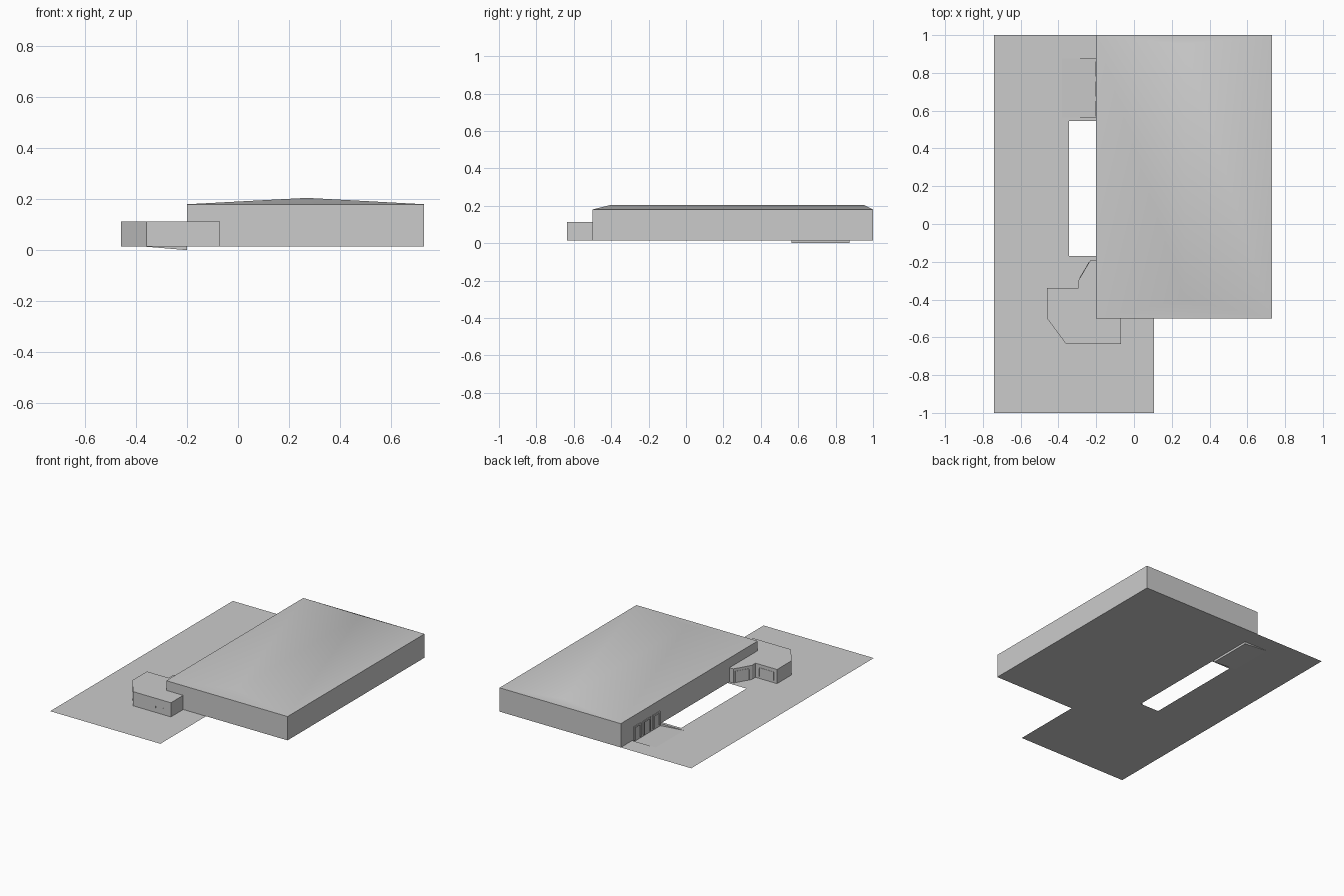
import bpy, bmesh
from mathutils import Vector

cube = bpy.data.objects.get("Cube")
if cube:
    bpy.data.objects.remove(cube)

GROUND, EAVES, RIDGE, OFFICE_TOP = 0.015, 0.18, 0.205, 0.113


def material(name, value):
    mat = bpy.data.materials.new(name)
    mat.use_nodes = True
    colour = (value, value, value, 1)
    mat.diffuse_color = colour
    mat.node_tree.nodes["Principled BSDF"].inputs["Base Color"].default_value = colour
    return mat


GREY = material("plain grey", 0.6)


def finish(name, bm, recalc=True):
    bmesh.ops.remove_doubles(bm, verts=bm.verts, dist=0.0001)
    if recalc:
        bmesh.ops.recalc_face_normals(bm, faces=bm.faces)
    mesh = bpy.data.meshes.new(name)
    bm.to_mesh(mesh)
    bm.free()
    mesh.materials.append(GREY)
    obj = bpy.data.objects.new(name, mesh)
    bpy.context.collection.objects.link(obj)
    return obj


def face(bm, points):
    return bm.faces.new([bm.verts.new(p) for p in points])


def prism(bm, outline, z0, z1):
    base = face(bm, [(x, y, z0) for x, y in outline])
    grown = bmesh.ops.extrude_face_region(bm, geom=[base], use_keep_orig=True)
    top = [v for v in grown["geom"] if isinstance(v, bmesh.types.BMVert)]
    bmesh.ops.translate(bm, verts=top, vec=(0, 0, z1 - z0))


def wall_strip(bm, start, end, t0, t1, z0, z1, depth):
    """Thin block on the outside of a wall running from start to end."""
    a, b = Vector(start), Vector(end)
    along = (b - a).normalized()
    out = Vector((along.y, -along.x)) * depth
    p, q = a.lerp(b, t0), a.lerp(b, t1)
    prism(bm, [p, q, q + out, p + out], z0, z1)


def opening_frame(bm, start, end, t0, t1, z0, z1, width, depth):
    """Two jambs and a header around an opening."""
    w = width / (Vector(end) - Vector(start)).length
    wall_strip(bm, start, end, t0, t0 + w, z0, z1, depth)
    wall_strip(bm, start, end, t1 - w, t1, z0, z1, depth)
    wall_strip(bm, start, end, t0 + w, t1 - w, z1 - width, z1, depth)


# Paved yard: a flat sheet with an open bed beside the hall and a ramp opening
xs = [-0.74, -0.38, -0.345, -0.2, 0.105]
ys = [-1, -0.5, -0.17, 0.545, 0.565, 0.875, 1]
bm = bmesh.new()
for x0, x1 in zip(xs, xs[1:]):
    for y0, y1 in zip(ys, ys[1:]):
        in_bed = -0.345 <= x0 < -0.2 and -0.17 <= y0 < 0.545
        in_ramp = -0.38 <= x0 < -0.2 and 0.565 <= y0 < 0.875
        under_hall = x0 >= -0.2 and y0 >= -0.5
        if not (in_bed or in_ramp or under_hall):
            face(bm, [(x0, y0, GROUND), (x1, y0, GROUND),
                      (x1, y1, GROUND), (x0, y1, GROUND)])
finish("yard", bm, recalc=False)

# Loading ramp sinking towards the hall, with its side walls
bm = bmesh.new()
face(bm, [(-0.38, 0.565, GROUND), (-0.2, 0.565, 0),
          (-0.2, 0.875, 0), (-0.38, 0.875, GROUND)])
for y in (0.565, 0.875):
    side = [(-0.38, y, GROUND), (-0.2, y, 0), (-0.2, y, GROUND)]
    face(bm, side if y > 0.7 else side[::-1])
face(bm, [(-0.2, 0.875, 0), (-0.2, 0.565, 0),
          (-0.2, 0.565, GROUND), (-0.2, 0.875, GROUND)])
finish("loading_ramp", bm, recalc=False)

# Main hall with a shallow hipped roof
hall = [(-0.2, -0.5), (0.73, -0.5), (0.73, 1), (-0.2, 1)]
bm = bmesh.new()
prism(bm, hall, GROUND, EAVES)
cap = max(bm.faces, key=lambda f: f.calc_center_median().z)
bmesh.ops.delete(bm, geom=[cap], context="FACES_ONLY")
a, b, c, d = [(x, y, EAVES) for x, y in hall]
front, back = (0.27, -0.4, RIDGE), (0.27, 0.95, RIDGE)
for points in ([a, b, front], [b, c, back, front], [c, d, back], [d, a, front, back]):
    face(bm, points)
hall_obj = finish("main_hall", bm)
bpy.context.view_layer.objects.active = hall_obj
hall_obj.select_set(True)
bpy.ops.object.shade_smooth_by_angle()

# Office wing wrapped round the hall's front corner
office = [(-0.2, -0.19), (-0.23, -0.19), (-0.295, -0.3), (-0.295, -0.34),
          (-0.46, -0.34), (-0.46, -0.5), (-0.36, -0.635), (-0.07, -0.635),
          (-0.07, -0.5), (-0.2, -0.5)]
bm = bmesh.new()
prism(bm, office, GROUND, OFFICE_TOP)
finish("office_wing", bm)

# Dock door surrounds above the ramp
bm = bmesh.new()
for i in range(3):
    y = 0.86 - i * 0.105
    opening_frame(bm, (-0.2, y), (-0.2, y - 0.08), 0, 1, 0.01, 0.105, 0.012, 0.005)
finish("dock_door_frames", bm)

# Entrance frame and window frames on the office
bm = bmesh.new()
opening_frame(bm, office[1], office[2], 0.1, 0.9, GROUND, 0.095, 0.006, 0.002)
opening_frame(bm, office[3], office[4], 0.15, 0.85, 0.03, 0.09, 0.005, 0.002)
finish("entrance_frames", bm)

bm = bmesh.new()
for i in range(4):
    t = 0.1 + i * 0.22
    wall_strip(bm, office[6], office[7], t, t + 0.06, 0.045, 0.06, 0.001)
finish("office_windows", bm)
